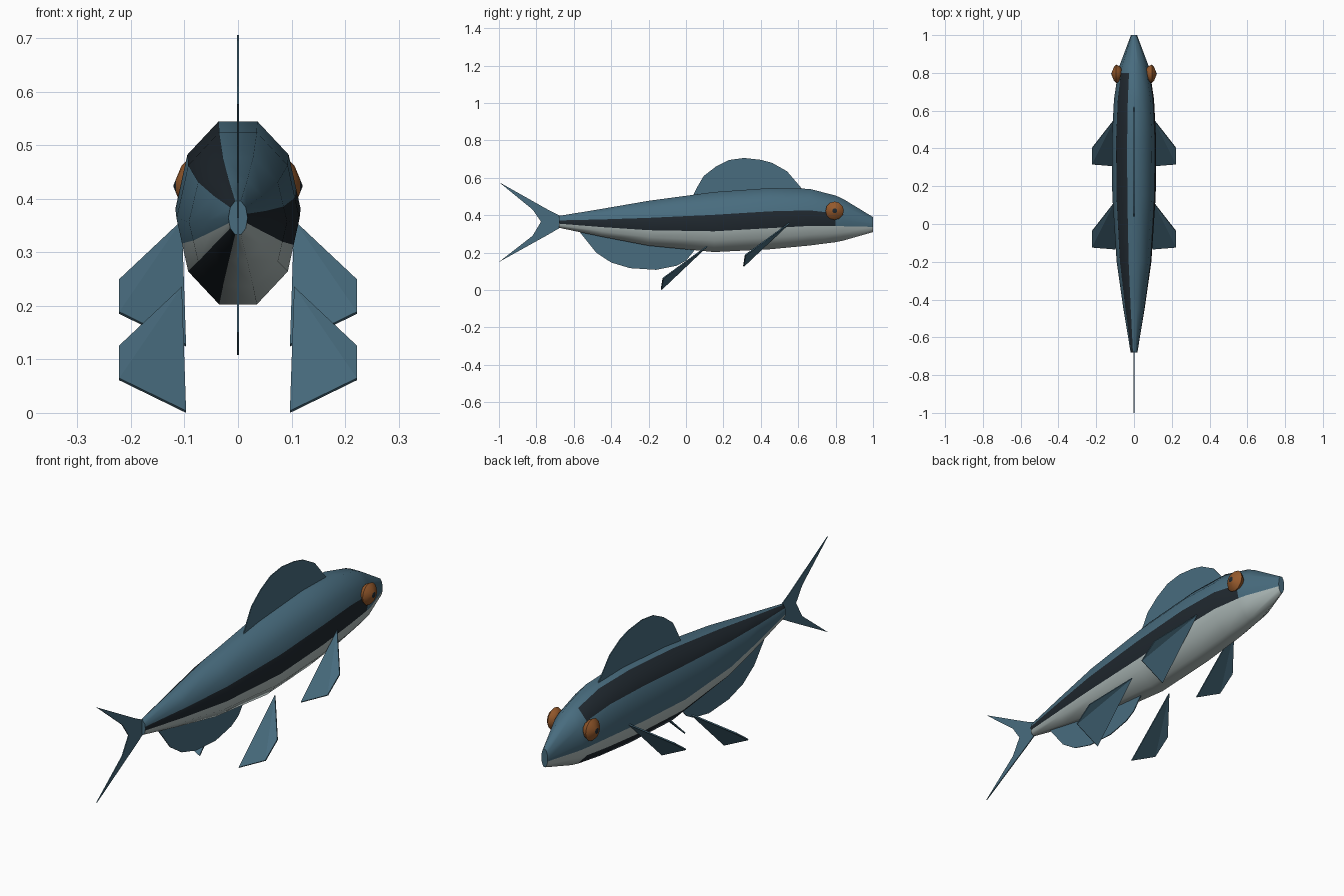
import bpy, bmesh, math

if "Cube" in bpy.data.objects:
    bpy.data.objects.remove(bpy.data.objects["Cube"])


def material(name, rgb):
    m = bpy.data.materials.new(name)
    m.diffuse_color = (*rgb, 1)
    m.use_nodes = True
    m.node_tree.nodes["Principled BSDF"].inputs["Base Color"].default_value = m.diffuse_color
    return m


BLUE = material("slate blue", (0.065, 0.15, 0.21))
DARK = material("stripe black", (0.014, 0.021, 0.028))
PALE = material("belly grey", (0.42, 0.49, 0.48))
ORANGE = material("eye orange", (0.30, 0.10, 0.025))


def finish(name, bm, mats, angle=None):
    bmesh.ops.recalc_face_normals(bm, faces=bm.faces)
    me = bpy.data.meshes.new(name)
    bm.to_mesh(me)
    bm.free()
    for m in mats:
        me.materials.append(m)
    ob = bpy.data.objects.new(name, me)
    bpy.context.collection.objects.link(ob)
    if angle:
        bpy.ops.object.select_all(action='DESELECT')
        ob.select_set(True)
        bpy.context.view_layer.objects.active = ob
        bpy.ops.object.shade_smooth_by_angle(angle=math.radians(angle))
    return ob


# Body: ten-sided loft along y; stations are (y, top, bottom, half width)
STATIONS = [(-0.68, 0.396, 0.333, 0.018), (-0.45, 0.434, 0.285, 0.056),
            (-0.2, 0.477, 0.237, 0.092), (0.15, 0.524, 0.203, 0.115),
            (0.45, 0.545, 0.218, 0.117), (0.66, 0.541, 0.238, 0.106),
            (0.80, 0.505, 0.256, 0.085), (0.84, 0.487, 0.264, 0.076),
            (1.0, 0.39, 0.31, 0.016)]
# Decagon corners plus the extra paint boundaries on its sides
ANGLES = sorted([36 * i for i in range(10)] + [14, 197, 342])


def on_decagon(a):
    k, t = int(a // 36), (a % 36) / 36
    p, q = math.radians(36 * k), math.radians(36 * k + 36)
    return (math.cos(p) * (1 - t) + math.cos(q) * t,
            math.sin(p) * (1 - t) + math.sin(q) * t)


def paint(a, y):
    stripe = y < 0.8
    if a < 14 or a > 342:
        return 1 if stripe else 0
    if (108 < a < 144 or 216 < a < 252) and stripe:
        return 1
    return 2 if a > 197 else 0


bm = bmesh.new()
rings = []
for y, top, bot, w in STATIONS:
    mid, h = (top + bot) / 2, (top - bot) / 2 / math.sin(math.radians(72))
    rings.append([bm.verts.new((w * c, y, mid + h * s))
                  for c, s in map(on_decagon, ANGLES)])
n = len(ANGLES)
for i in range(len(rings) - 1):
    y = (STATIONS[i][0] + STATIONS[i + 1][0]) / 2
    for j in range(n):
        k = (j + 1) % n
        f = bm.faces.new((rings[i][j], rings[i][k], rings[i + 1][k], rings[i + 1][j]))
        f.material_index = paint((ANGLES[j] + (ANGLES[k] or 360)) / 2, y)
bm.faces.new(rings[0])
bm.faces.new(rings[-1])
finish("body", bm, [BLUE, DARK, PALE], 50)


# Flat fins on the centre plane, outlined in (y, z)
def flat_fin(name, outline, t=0.002):
    bm = bmesh.new()
    f = bm.faces.new([bm.verts.new((-t, y, z)) for y, z in outline])
    ext = bmesh.ops.extrude_face_region(bm, geom=[f])
    for v in ext["geom"]:
        if isinstance(v, bmesh.types.BMVert):
            v.co.x = t
    # extrusion keeps the first face as the far side
    if not f.is_valid or len([g for g in bm.faces if len(g.verts) == len(outline)]) < 2:
        bm.faces.new([v for v in bm.verts if v.co.x < 0])
    finish(name, bm, [BLUE])


flat_fin("dorsal_fin", [(0.03, 0.49), (0.06, 0.55), (0.095, 0.61), (0.16, 0.66),
                        (0.23, 0.695), (0.31, 0.706), (0.4, 0.696), (0.46, 0.68),
                        (0.54, 0.635), (0.63, 0.53)])
flat_fin("belly_fin", [(-0.58, 0.325), (-0.52, 0.25), (-0.48, 0.2), (-0.4, 0.147),
                       (-0.3, 0.117), (-0.16, 0.108), (-0.05, 0.13), (0, 0.157),
                       (0.06, 0.23)])
flat_fin("tail_fin", [(-0.67, 0.395), (-0.73, 0.425), (-1, 0.577), (-0.82, 0.43),
                      (-0.775, 0.365), (-0.82, 0.29), (-1, 0.15), (-0.73, 0.3),
                      (-0.67, 0.335)])


# Paired side fins: thin swept blades, the rear pair lower and further back
def side_fin(name, side, dy, dz):
    top = [(0.105, 0.55, 0.36), (0.222, 0.40, 0.25), (0.222, 0.315, 0.189),
           (0.097, 0.305, 0.128)]
    bm = bmesh.new()
    up = [bm.verts.new((side * x, y + dy, z + dz)) for x, y, z in top]
    low = [bm.verts.new((side * x, y + dy + 0.005, z + dz - 0.004)) for x, y, z in top]
    for a, b, c in ((0, 1, 2), (0, 2, 3)):
        bm.faces.new((up[a], up[b], up[c]))
        bm.faces.new((low[c], low[b], low[a]))
    for i in range(4):
        j = (i + 1) % 4
        bm.faces.new((up[i], low[i], low[j], up[j]))
    finish(name, bm, [BLUE])


# Eyes: flattened bulging discs with a dark pupil at the outer pole
def eye(name, side):
    bm = bmesh.new()
    profile = [(0.066, 0.03), (0.08, 0.042), (0.094, 0.049), (0.106, 0.037),
               (0.116, 0.013)]
    seg = 12
    rows = [[bm.verts.new((side * x, 0.795 + r * math.cos(math.tau * k / seg),
                           0.424 + r * math.sin(math.tau * k / seg)))
             for k in range(seg)] for x, r in profile]
    for a, b in zip(rows, rows[1:]):
        for k in range(seg):
            m = (k + 1) % seg
            bm.faces.new((a[k], a[m], b[m], b[k]))
    bm.faces.new(rows[0])
    tip = bm.verts.new((side * 0.121, 0.795, 0.424))
    for k in range(seg):
        f = bm.faces.new((rows[-1][k], rows[-1][(k + 1) % seg], tip))
        f.material_index = 1
    finish(name, bm, [ORANGE, DARK], 60)


for side, label in ((1, "right"), (-1, "left")):
    side_fin("front_fin_" + label, side, 0, 0)
    side_fin("rear_fin_" + label, side, -0.44, -0.124)
    eye("eye_" + label, side)
